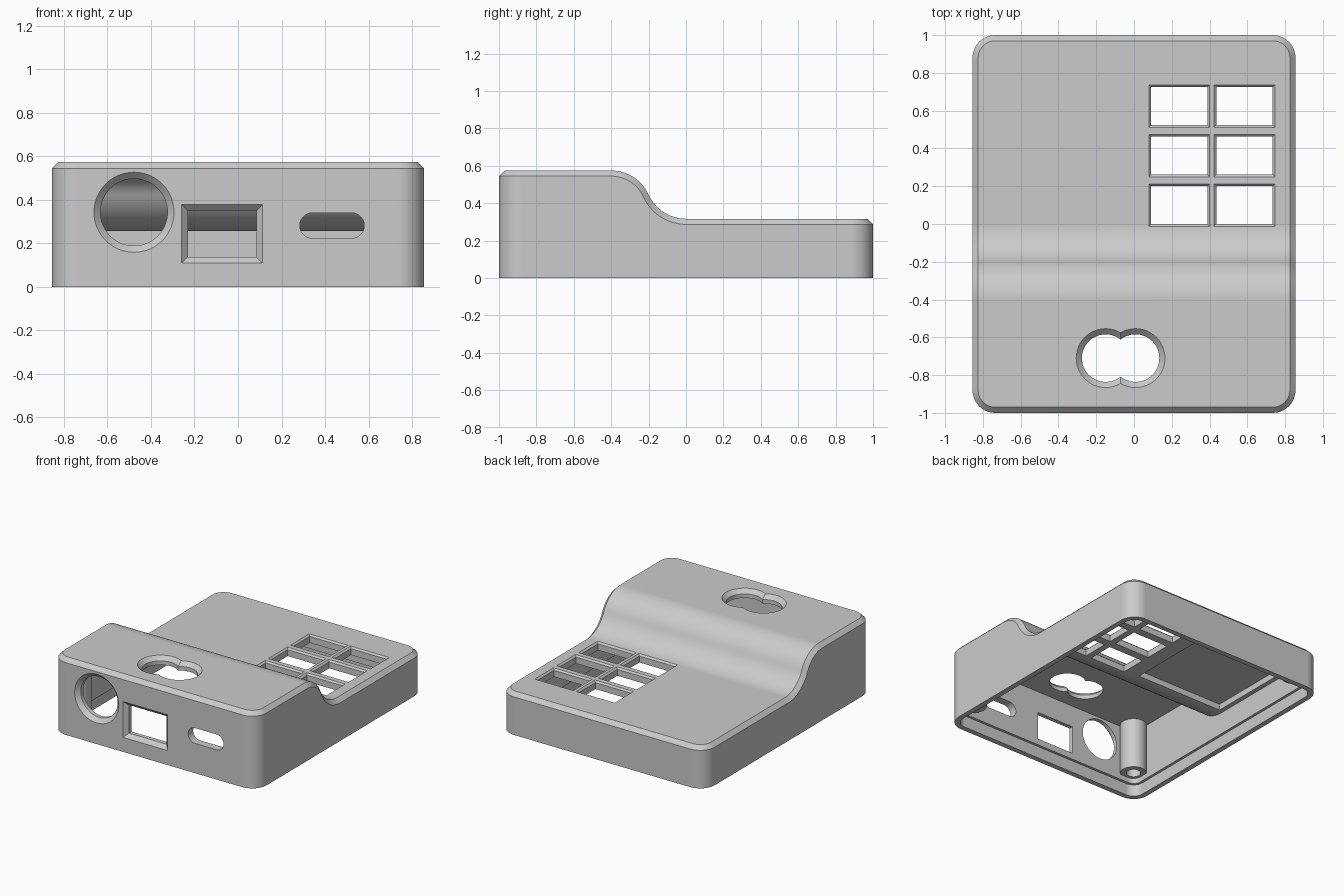
import bpy, bmesh
from math import sin, cos, pi, atan, radians

cube = bpy.data.objects.get("Cube")
if cube:
    bpy.data.objects.remove(cube, do_unlink=True)

HALF_W, HALF_L = 0.855, 1.0       # plan size
HIGH, LOW = 0.575, 0.317          # front and back heights
CORNER, CHAMFER, WALL = 0.12, 0.03, 0.06
STEP = 0.4                        # run of the curved step
BEND = 2 * atan((HIGH - LOW) / STEP)
BEND_R = STEP / 2 / sin(BEND)

plastic = bpy.data.materials.new("light grey plastic")
plastic.use_nodes = True
plastic.diffuse_color = (0.6, 0.6, 0.6, 1)
plastic.node_tree.nodes["Principled BSDF"].inputs["Base Color"].default_value = (0.6, 0.6, 0.6, 1)


def loft(name, rings):
    """Closed solid through rings of equal point count, capped with strips."""
    bm = bmesh.new()
    loops = [[bm.verts.new(p) for p in ring] for ring in rings]
    n = len(loops[0])
    for a, b in zip(loops, loops[1:]):
        for i in range(n):
            j = (i + 1) % n
            bm.faces.new((a[i], a[j], b[j], b[i]))
    for cap in (loops[0], loops[-1]):
        for i in range(n // 2 - 1):
            bm.faces.new((cap[i], cap[i + 1], cap[n - 2 - i], cap[n - 1 - i]))
    bmesh.ops.remove_doubles(bm, verts=bm.verts, dist=1e-5)
    bmesh.ops.recalc_face_normals(bm, faces=bm.faces)
    mesh = bpy.data.meshes.new(name)
    bm.to_mesh(mesh)
    bm.free()
    mesh.materials.append(plastic)
    obj = bpy.data.objects.new(name, mesh)
    bpy.context.collection.objects.link(obj)
    return obj


def case_ring(inset, drop, flat_z=None):
    """Rounded plan outline following the stepped roof, moved in and down."""
    rows, r = [], CORNER - inset
    quarter = [pi / 2 * i / 10 for i in range(11)]
    bend = [BEND * i / 14 for i in range(15)]
    for a in quarter:
        rows.append((HALF_W - CORNER + r * sin(a), -HALF_L + CORNER - r * cos(a), HIGH - drop))
    for a in bend:
        k = BEND_R - drop
        rows.append((HALF_W - inset, -STEP + k * sin(a), HIGH - BEND_R + k * cos(a)))
    for a in bend[-2::-1]:
        k = BEND_R + drop
        rows.append((HALF_W - inset, -k * sin(a), LOW + BEND_R - k * cos(a)))
    for a in quarter[::-1]:
        rows.append((HALF_W - CORNER + r * sin(a), HALF_L - CORNER + r * cos(a), LOW - drop))
    if flat_z is not None:
        rows = [(w, y, flat_z) for w, y, z in rows]
    return [(-w, y, z) for w, y, z in rows] + [(w, y, z) for w, y, z in rows[::-1]]


def outline(cx, cy, hx, hy, r=0.0, grow=0.0):
    """Rectangle, slot or circle as 2D points."""
    hx, hy = hx + grow, hy + grow
    r = r + grow if r else 0
    steps = 12 if r else 0
    pts = []
    for q, (sx, sy) in enumerate(((1, 1), (-1, 1), (-1, -1), (1, -1))):
        for i in range(steps + 1):
            a = pi / 2 * (q + i / max(steps, 1))
            pts.append((cx + sx * (hx - r) + r * cos(a), cy + sy * (hy - r) + r * sin(a)))
    return pts


def combine(target, tool, operation):
    mod = target.modifiers.new(tool.name, 'BOOLEAN')
    mod.operation, mod.object, mod.solver = operation, tool, 'EXACT'
    bpy.context.view_layer.objects.active = target
    bpy.ops.object.modifier_apply(modifier=mod.name)
    bpy.data.objects.remove(tool, do_unlink=True)


def cut_hole(place, depth, shape, chamfer=0.0):
    """Cut a hole with a 45 degree chamfered mouth; place maps (u, v, depth)."""
    over = 0.01
    levels = [(chamfer + over if chamfer else 0, -over), (0, chamfer), (0, depth)]
    rings = [[place(u, v, d) for u, v in outline(*shape, grow=g)] for g, d in levels]
    combine(case, loft("hole_cutter", rings), 'DIFFERENCE')


def front(u, v, d):
    return (u, -HALF_L + d, v)


def roof_high(u, v, d):
    return (u, v, HIGH - d)


def roof_low(u, v, d):
    return (u, v, LOW - d)


def column(name, shape, z0, z1):
    pts = outline(*shape)
    return loft(name, [[(x, y, z) for x, y in pts] for z in (z0, z1)])


# Outer body with chamfered roof edge
lower = case_ring(0, CHAMFER)
case = loft("case_shell", [[(x, y, 0) for x, y, z in lower], lower, case_ring(CHAMFER, 0)])

# Open-bottomed cavity, lid rebate and thinned roof pocket
ceiling = case_ring(WALL, WALL)
combine(case, loft("cavity", [[(x, y, -0.05) for x, y, z in ceiling], ceiling]), 'DIFFERENCE')
combine(case, loft("rebate", [case_ring(0.04, 0, -0.05), case_ring(0.04, 0, 0.09)]), 'DIFFERENCE')
combine(case, column("pocket", (-0.395, 0.46, 0.365, 0.44), 0.2, 0.303), 'DIFFERENCE')

# Screw posts in the four corners
for sx in (-1, 1):
    for sy, top in ((-1, HIGH), (1, LOW)):
        x, y = sx * (HALF_W - 0.13), sy * (HALF_L - 0.13)
        combine(case, column("post", (x, y, 0.092, 0.092, 0.092), 0.13, top - 0.04), 'UNION')
        combine(case, column("screw_hole", (x, y, 0.05, 0.05, 0.05), 0.1, top - 0.08), 'DIFFERENCE')

# Front openings: round port, square port, slot
cut_hole(front, 0.08, (-0.478, 0.343, 0.154, 0.154, 0.154), 0.03)
cut_hole(front, 0.1, (-0.073, 0.244, 0.157, 0.106), 0.029)
cut_hole(front, 0.1, (0.432, 0.282, 0.148, 0.058, 0.058))

# Double round opening in the high roof
for x in (-0.15, 0.008):
    cut_hole(roof_high, 0.1, (x, -0.71, 0.126, 0.126, 0.126), 0.03)

# Grid of key openings in the low roof
for x in (0.24, 0.585):
    for y in (0.1, 0.362, 0.624):
        cut_hole(roof_low, 0.1, (x, y, 0.149, 0.1), 0.012)

# Smooth bends, crisp edges
bpy.ops.object.select_all(action='DESELECT')
case.select_set(True)
bpy.context.view_layer.objects.active = case
bpy.ops.object.shade_smooth_by_angle(angle=radians(30))
normals = case.modifiers.new("even_normals", 'WEIGHTED_NORMAL')
normals.keep_sharp = True
